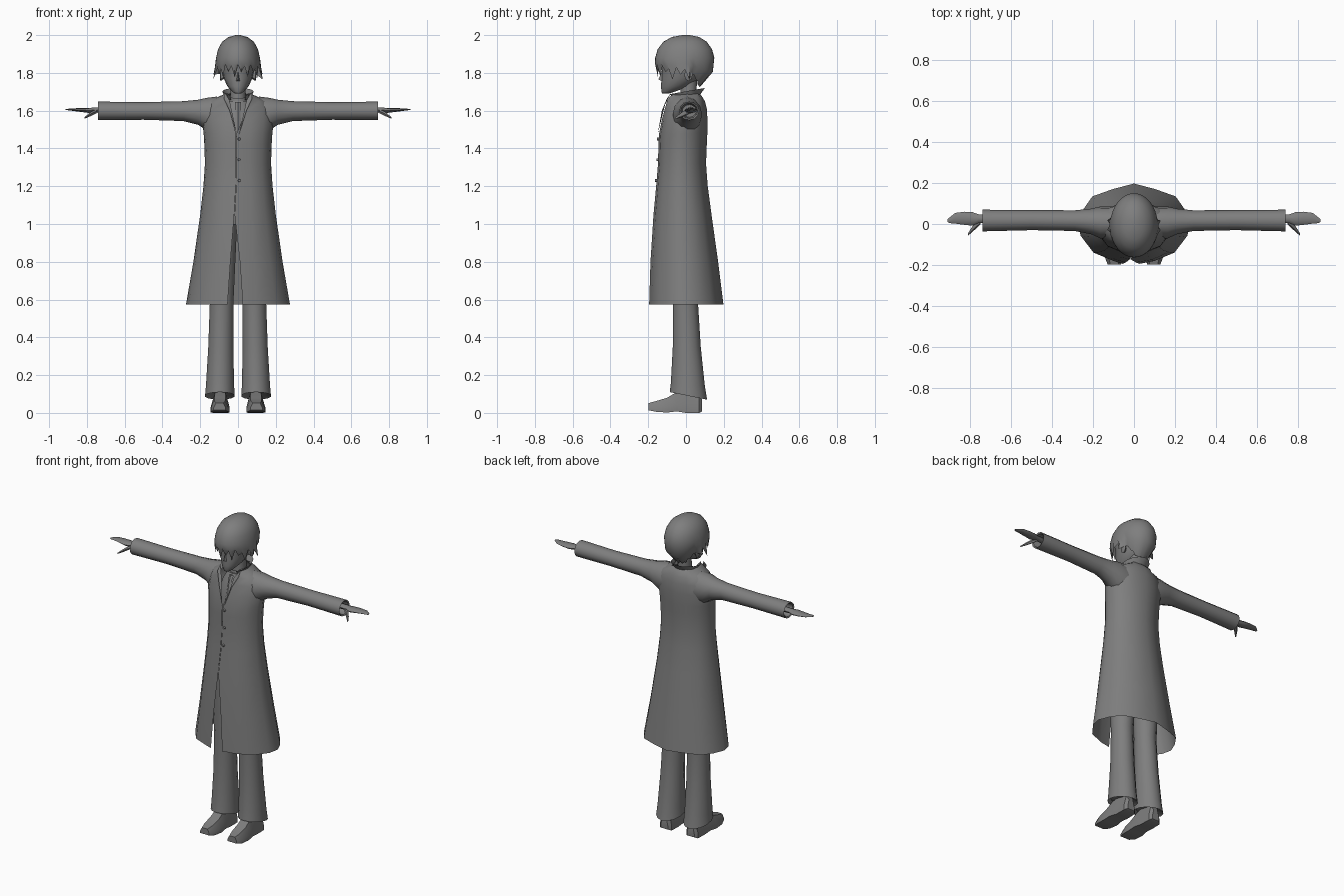
import bpy, bmesh, math
from mathutils import Vector

grey = bpy.data.materials.new("plain grey")
grey.diffuse_color = (0.21, 0.21, 0.21, 1)


def finish(name, verts, faces, angle=45):
    """Make a mesh object with outward normals and angle based smoothing."""
    me = bpy.data.meshes.new(name)
    bm = bmesh.new()
    vs = [bm.verts.new(v) for v in verts]
    for f in faces:
        bm.faces.new([vs[i] for i in f])
    bmesh.ops.remove_doubles(bm, verts=bm.verts, dist=1e-5)
    bmesh.ops.recalc_face_normals(bm, faces=bm.faces)
    bm.to_mesh(me)
    bm.free()
    me.shade_smooth()
    me.set_sharp_from_angle(angle=math.radians(angle))
    me.materials.append(grey)
    ob = bpy.data.objects.new(name, me)
    bpy.context.collection.objects.link(ob)
    return ob


def loft(name, rings, closed=True, caps=(True, True), angle=45):
    """Skin a list of equal length rings."""
    n = len(rings[0])
    verts = [p for r in rings for p in r]
    faces = []
    for a in range(len(rings) - 1):
        for i in range(n if closed else n - 1):
            j = (i + 1) % n
            faces.append((a * n + i, a * n + j, (a + 1) * n + j, (a + 1) * n + i))
    if closed and caps[0]:
        faces.append(tuple(range(n)))
    if closed and caps[1]:
        faces.append(tuple(range((len(rings) - 1) * n, len(rings) * n)))
    return finish(name, verts, faces, angle)


def oval(n, cx, w, y0, y1, z, tilt=0.0):
    """Level ring from front y0 to back y1; tilt raises the front."""
    c, h = (y0 + y1) / 2, (y1 - y0) / 2
    out = []
    for i in range(n):
        a = 2 * math.pi * i / n
        out.append((cx + w * math.sin(a), c - h * math.cos(a), z + tilt * math.cos(a)))
    return out


def upright(n, x, y0, y1, z0, z1):
    """Ring across the arm at a given x."""
    return [(x, (y0 + y1) / 2 + (y1 - y0) / 2 * math.cos(2 * math.pi * i / n),
             (z0 + z1) / 2 + (z1 - z0) / 2 * math.sin(2 * math.pi * i / n)) for i in range(n)]


# Coat: one open skin with front edges that part at the neck and below the waist
HALF = [(0.36, -0.93), (0.72, -0.72), (0.95, -0.3), (1, 0.02), (0.9, 0.36), (0.74, 0.68), (0.38, 0.86)]
# z, half width, front y, back y, left edge x, right edge x
COAT = [(0.575, 0.275, -0.195, 0.198, -0.055, 0.025), (0.8, 0.236, -0.188, 0.17, -0.04, 0.01),
        (1.05, 0.2, -0.172, 0.135, -0.02, -0.018), (1.2, 0.183, -0.158, 0.115, -0.012, -0.01),
        (1.32, 0.175, -0.148, 0.106, -0.01, -0.008), (1.42, 0.178, -0.146, 0.11, -0.01, -0.008),
        (1.48, 0.182, -0.142, 0.113, -0.011, -0.007), (1.55, 0.19, -0.128, 0.114, -0.03, 0.022),
        (1.61, 0.18, -0.112, 0.11, -0.046, 0.042), (1.65, 0.155, -0.1, 0.1, -0.056, 0.054),
        (1.675, 0.1, -0.085, 0.085, -0.058, 0.058), (1.69, 0.068, -0.06, 0.07, -0.05, 0.05)]
rings = []
for z, w, y0, y1, xl, xr in COAT:
    c, h = (y0 + y1) / 2, (y1 - y0) / 2
    right = [(max(w * px, xr + 0.004), c + h * py, z) for px, py in HALF]
    left = [(min(-w * px, xl - 0.004), c + h * py, z) for px, py in reversed(HALF)]
    rings.append([(xr, y0, z)] + right + [(0, y1, z)] + left + [(xl, y0, z)])
loft("coat", rings, closed=False, angle=40)

# Stand collar: higher at the back, pointed at the front
bottom, top = [], []
for i in range(13):
    a = math.radians(-148 + 296 * i / 12)
    f = (1 + math.cos(a)) / 2
    bottom.append((0.068 * math.sin(a), 0.005 + 0.07 * math.cos(a), 1.655 + 0.03 * f))
    top.append((0.083 * math.sin(a), 0.0 + 0.1 * math.cos(a), 1.685 + 0.035 * f))
loft("coat_collar", [bottom, top], closed=False)

# Lapels
for s in (-1, 1):
    finish("lapel", [(s * 0.006, -0.15, 1.475), (s * 0.045, -0.128, 1.6), (s * 0.075, -0.1, 1.665),
                     (s * 0.072, -0.075, 1.7), (s * 0.045, -0.105, 1.655)],
           [(0, 1, 4), (1, 2, 3, 4)])

# Buttons
for z, y in ((1.45, -0.147), (1.34, -0.149), (1.23, -0.157)):
    loft("button", [[(0.006 + r * math.cos(k * math.pi / 4), y - d, z + r * math.sin(k * math.pi / 4))
                     for k in range(8)] for r, d in ((0.008, -0.004), (0.007, 0.006))])

# Shirt, shirt collar, neck and tie
loft("shirt", [oval(12, 0, w, a, b, z) for z, w, a, b in
               ((1.35, 0.12, -0.11, 0.08), (1.5, 0.12, -0.1, 0.08), (1.6, 0.09, -0.08, 0.08),
                (1.65, 0.06, -0.055, 0.065))])
loft("shirt_collar", [oval(12, 0, 0.054, -0.05, 0.06, 1.635, -0.01),
                      oval(12, 0, 0.049, -0.045, 0.055, 1.68, -0.015)], caps=(False, False))
loft("neck", [oval(12, 0, w, a, b, z) for z, w, a, b in
              ((1.6, 0.045, -0.035, 0.055), (1.7, 0.04, -0.03, 0.055), (1.78, 0.04, -0.03, 0.06))])
loft("tie", [[(-w, y, z), (0, y - 0.008, z), (w, y, z), (0, y + 0.004, z)] for w, y, z in
             ((0.02, -0.11, 1.46), (0.012, -0.083, 1.61), (0.016, -0.066, 1.645))])

# Face and skull
loft("head", [oval(16, 0, w, a, b, z) for z, w, a, b in
              ((1.69, 0.015, -0.125, -0.095), (1.7, 0.03, -0.13, -0.06), (1.73, 0.057, -0.132, 0.02),
               (1.77, 0.075, -0.13, 0.07), (1.82, 0.086, -0.127, 0.1), (1.88, 0.092, -0.14, 0.11),
               (1.95, 0.07, -0.1, 0.09))], angle=60)
finish("nose", [(-0.01, -0.128, 1.757), (0.01, -0.128, 1.757), (0, -0.146, 1.765), (0, -0.127, 1.81)],
       [(0, 1, 2), (1, 3, 2), (3, 0, 2)])
for s in (-1, 1):
    loft("ear", [[(s * x, 0.005 + r * math.cos(k * math.pi / 4) + d,
                   1.79 + 1.5 * r * math.sin(k * math.pi / 4)) for k in range(8)]
                 for x, r, d in ((0.074, 0.014, 0), (0.092, 0.022, 0.008), (0.096, 0.014, 0.008))])

# Hair: rounded cap with a jagged fringe, side locks and tapered nape
N = 40
cap = [oval(N, 0, w, a, b, z) for z, w, a, b in
       ((2.0, 0.012, -0.02, 0.02), (1.99, 0.05, -0.075, 0.07), (1.965, 0.084, -0.12, 0.11),
        (1.925, 0.106, -0.15, 0.138), (1.88, 0.116, -0.163, 0.15))]
mid, tips = [], []
for i in range(N):
    a = 2 * math.pi * i / N
    t = abs(math.degrees(a) - 360 if a > math.pi else math.degrees(a))
    x, y = math.sin(a), -math.cos(a)
    if t < 100:                                   # fringe and side locks
        long = (0.012, 0.05, 0.02, 0.075)[i % 4]
        mid.append((0.12 * x, -0.006 + 0.158 * y, 1.855 - 0.2 * long))
        flick = 0.132 if t > 65 and i % 2 else 0.113
        tips.append((flick * x, -0.006 + 0.145 * y, 1.855 - long - (0.015 if t > 50 else 0)))
    else:                                         # back of the head
        k = min(1, (t - 100) / 50)
        mid.append((0.112 * x, -0.006 + 0.148 * y, 1.84 - 0.035 * k))
        tips.append(((0.1 - 0.03 * k) * x, -0.006 + (0.12 - 0.04 * k) * y, 1.81 - 0.085 * k + 0.01 * (i % 2)))
loft("hair", cap + [mid, tips], caps=(True, False), angle=50)

for s in (-1, 1):
    # Sleeve, with its open cuff
    arm = [upright(12, s * x, a, b, c, d) for x, a, b, c, d in
           ((0.11, -0.07, 0.085, 1.47, 1.675), (0.165, -0.07, 0.085, 1.495, 1.668),
            (0.21, -0.05, 0.075, 1.525, 1.658),
            (0.29, -0.034, 0.067, 1.545, 1.65), (0.5, -0.03, 0.068, 1.552, 1.645),
            (0.74, -0.036, 0.07, 1.55, 1.648), (0.735, -0.028, 0.062, 1.558, 1.64),
            (0.69, -0.02, 0.055, 1.565, 1.632))]
    loft("sleeve", arm, caps=(False, True))

    # Hand with thumb
    loft("hand", [upright(8, s * x, a, b, c, d) for x, a, b, c, d in
                  ((0.68, 0.005, 0.045, 1.585, 1.62), (0.76, 0.005, 0.047, 1.59, 1.616),
                   (0.79, -0.008, 0.058, 1.588, 1.615), (0.83, -0.004, 0.06, 1.593, 1.614),
                   (0.875, 0.002, 0.054, 1.599, 1.612), (0.9, 0.004, 0.034, 1.602, 1.61),
                   (0.912, 0.01, 0.024, 1.604, 1.608))])
    loft("thumb", [upright(6, s * x, a, b, c, d) for x, a, b, c, d in
                   ((0.75, 0.0, 0.03, 1.585, 1.608), (0.775, -0.025, 0.01, 1.572, 1.598),
                    (0.795, -0.042, -0.018, 1.563, 1.582), (0.812, -0.058, -0.046, 1.557, 1.566))])

    # Trouser leg, hem raised at the front
    loft("trouser_leg", [oval(14, s * cx, w, a, b, z, t) for z, cx, w, a, b, t in
                         ((1.0, 0.083, 0.08, -0.09, 0.09, 0), (0.575, 0.087, 0.064, -0.07, 0.064, 0),
                          (0.35, 0.091, 0.068, -0.07, 0.078, 0), (0.15, 0.095, 0.076, -0.08, 0.1, 0.01),
                          (0.09, 0.096, 0.08, -0.086, 0.112, 0.02),
                          (0.11, 0.096, 0.06, -0.065, 0.085, 0.015))])

    # Shoe: sections from heel to toe, y, half width, bottom, top
    shoe = []
    for y, w, z0, z1 in ((0.085, 0.025, 0.008, 0.07), (0.07, 0.04, 0, 0.1), (0.0, 0.042, 0, 0.12),
                         (-0.05, 0.046, 0.008, 0.11), (-0.1, 0.05, 0.002, 0.08),
                         (-0.16, 0.047, 0.006, 0.062), (-0.198, 0.032, 0.014, 0.052)):
        cx = s * (0.093 + 0.02 * max(0, -y) / 0.2 * 0.2)
        shoe.append([(cx - w, y, z0), (cx + w, y, z0), (cx + w, y, z0 + 0.35 * (z1 - z0)),
                     (cx + w * 0.6, y, z1), (cx - w * 0.6, y, z1), (cx - w, y, z0 + 0.35 * (z1 - z0))])
    loft("shoe", shoe, angle=35)
